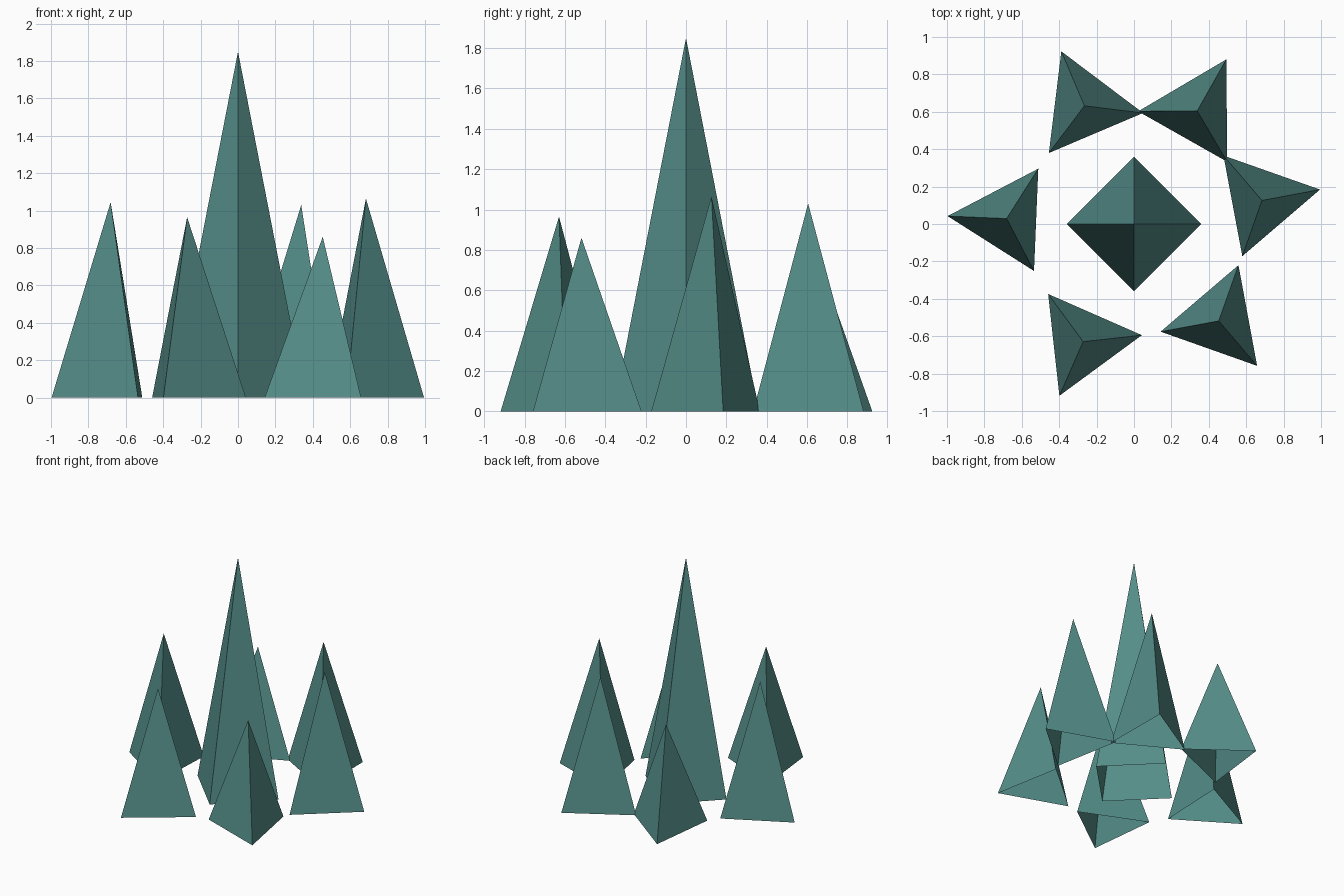
import bpy
import bmesh
from math import cos, sin, tau, radians

if "Cube" in bpy.data.objects:
    bpy.data.objects.remove(bpy.data.objects["Cube"])

teal = bpy.data.materials.new("teal")
teal.diffuse_color = (0.09, 0.27, 0.25, 1.0)
teal.use_nodes = True
teal.node_tree.nodes["Principled BSDF"].inputs["Base Color"].default_value = teal.diffuse_color


def spike(name, x, y, sides, radius, height, angle):
    """Open-bottomed pyramid; the first base corner points along angle (degrees)."""
    bm = bmesh.new()
    ring = []
    for i in range(sides):
        a = radians(angle) + tau * i / sides
        ring.append(bm.verts.new((radius * cos(a), radius * sin(a), 0)))
    apex = bm.verts.new((0, 0, height))
    for i in range(sides):
        bm.faces.new((ring[i], ring[(i + 1) % sides], apex))
    mesh = bpy.data.meshes.new(name)
    bm.to_mesh(mesh)
    bm.free()
    mesh.materials.append(teal)
    obj = bpy.data.objects.new(name, mesh)
    obj.location = (x, y, 0)
    bpy.context.collection.objects.link(obj)
    return obj


# Tall four-sided spike in the middle
spike("center_spike", 0, 0, 4, 0.36, 1.85, 0)

# Ring of three-sided spikes: x, y, height, corner angle
outer = [
    (0.684, 0.126, 1.065, 10.6),
    (0.338, 0.605, 1.03, 60.5),
    (-0.265, 0.632, 0.82, -7.0),
    (-0.681, 0.029, 1.045, 57.6),
    (-0.272, -0.629, 0.965, 6.3),
    (0.453, -0.518, 0.86, 70.5),
]
for i, (x, y, height, angle) in enumerate(outer, 1):
    spike(f"outer_spike_{i}", x, y, 3, 0.316, height, angle)
